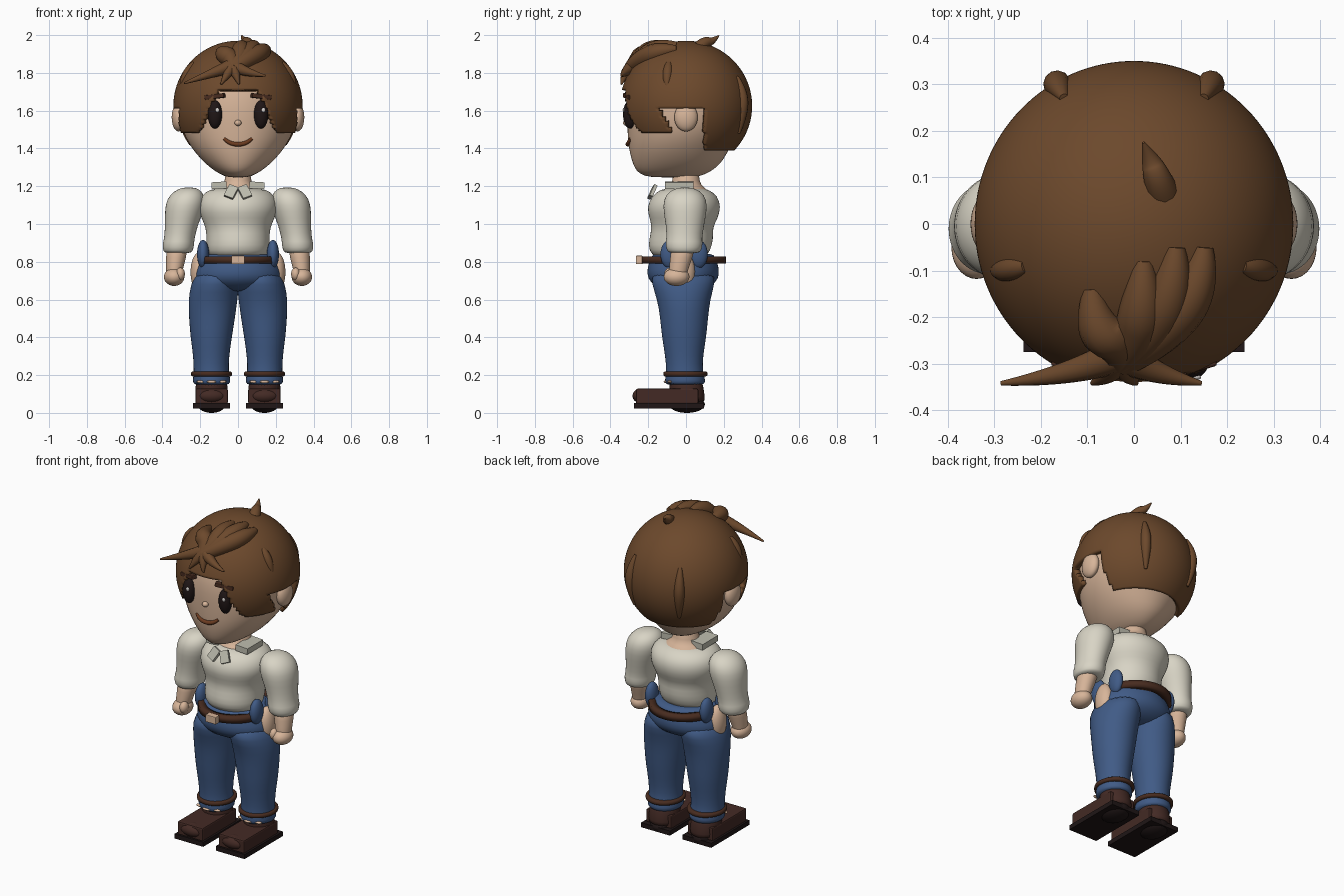
import bpy, bmesh, math
from mathutils import Matrix, Euler

cube = bpy.data.objects.get("Cube")
if cube:
    bpy.data.objects.remove(cube, do_unlink=True)


def material(name, rgb):
    m = bpy.data.materials.new(name)
    m.use_nodes = True
    m.diffuse_color = (*rgb, 1)
    for node in m.node_tree.nodes:
        if node.type == 'BSDF_PRINCIPLED':
            node.inputs["Base Color"].default_value = (*rgb, 1)
            node.inputs["Roughness"].default_value = 0.8
    return m


SKIN = material("skin", (0.68, 0.46, 0.32))
HAIR = material("brown hair", (0.15, 0.066, 0.025))
SHIRT = material("cream cloth", (0.69, 0.66, 0.56))
COLLAR = material("grey cream collar", (0.52, 0.51, 0.43))
DENIM = material("blue denim", (0.052, 0.105, 0.24))
LEATHER = material("brown leather", (0.065, 0.025, 0.014))
BOOT = material("dark boot brown", (0.057, 0.023, 0.018))
DARK = material("near black", (0.014, 0.008, 0.008))
LIP = material("lip brown", (0.15, 0.045, 0.015))
GLINT = material("eye glint", (0.65, 0.62, 0.6))


def finish(name, bm, mat, smooth=True):
    bmesh.ops.recalc_face_normals(bm, faces=bm.faces[:])
    me = bpy.data.meshes.new(name)
    bm.to_mesh(me)
    bm.free()
    me.materials.append(mat)
    for p in me.polygons:
        p.use_smooth = smooth
    ob = bpy.data.objects.new(name, me)
    bpy.context.collection.objects.link(ob)
    return ob


def loft(name, rings, mat, n=28):
    """Closed body from ellipses given as (z, x, y, radius x, radius y)."""
    bm = bmesh.new()
    loops = []
    for z, x, y, rx, ry in rings:
        angles = [math.tau * i / n for i in range(n)]
        loops.append([bm.verts.new((x + rx * math.cos(a), y + ry * math.sin(a), z)) for a in angles])
    for a, b in zip(loops, loops[1:]):
        for i in range(n):
            j = (i + 1) % n
            bm.faces.new((a[i], a[j], b[j], b[i]))
    bm.faces.new(loops[0])
    bm.faces.new(loops[-1])
    ob = finish(name, bm, mat)
    ob.modifiers.new("soften", 'SUBSURF').levels = 1
    return ob


def place(loc, size, rot):
    return Matrix.LocRotScale(loc, Euler(rot), size)


def ball(name, loc, radii, mat, rot=(0, 0, 0)):
    bm = bmesh.new()
    bmesh.ops.create_uvsphere(bm, u_segments=28, v_segments=18, radius=1, matrix=place(loc, radii, rot))
    return finish(name, bm, mat)


def box(name, loc, size, mat, rot=(0, 0, 0), bevel=0.0):
    bm = bmesh.new()
    bmesh.ops.create_cube(bm, size=1, matrix=place(loc, size, rot))
    ob = finish(name, bm, mat, False)
    if bevel:
        mod = ob.modifiers.new("round", 'BEVEL')
        mod.width, mod.segments = bevel, 2
    return ob


def strand(name, points, radii, mat):
    """Tapered tube along a smooth path."""
    cu = bpy.data.curves.new(name, 'CURVE')
    cu.dimensions, cu.bevel_depth, cu.bevel_resolution = '3D', 1, 4
    cu.use_fill_caps = True
    sp = cu.splines.new('NURBS')
    sp.points.add(len(points) - 1)
    for p, co, r in zip(sp.points, points, radii):
        p.co, p.radius = (*co, 1), r
    sp.use_endpoint_u, sp.order_u, sp.resolution_u = True, 3, 8
    cu.materials.append(mat)
    ob = bpy.data.objects.new(name, cu)
    bpy.context.collection.objects.link(ob)
    bpy.ops.object.select_all(action='DESELECT')
    ob.select_set(True)
    bpy.context.view_layer.objects.active = ob
    bpy.ops.object.convert(target='MESH')
    return ob


# Head, neck and face centre
loft("head", [(1.245, 0, -.07, .05, .12), (1.265, 0, -.07, .10, .18), (1.30, 0, -.055, .15, .22),
              (1.34, 0, -.045, .195, .245), (1.41, 0, -.035, .255, .272), (1.5, 0, -.01, .302, .302),
              (1.6, 0, 0, .317, .317), (1.7, 0, 0, .308, .308), (1.8, 0, 0, .265, .265),
              (1.88, 0, 0, .19, .19), (1.92, 0, 0, .08, .08)], SKIN)
loft("neck", [(1.12, 0, 0, .15, .13), (1.17, 0, 0, .14, .125), (1.2, 0, 0, .09, .09),
              (1.22, 0, 0, .068, .07), (1.3, 0, 0, .068, .07)], SKIN)
ball("nose", (0, -.315, 1.535), (.018, .018, .016), SKIN)
strand("mouth", [(-.072, -.293, 1.452), (-.045, -.308, 1.422), (.045, -.308, 1.422), (.072, -.293, 1.452)],
       [.009, .012, .012, .009], LIP)


# Hair cap: trimmed by a hairline rule, then thickened
def is_hair(c):
    if c.y > .1:
        return c.z > 1.39
    if c.y > -.07:
        return c.z > 1.61
    if c.z > 1.705:
        return True
    outside_face = c.z > 1.705 - (abs(c.x) - .115) * 2.4
    sideburn = c.z > 1.61 or c.y < -.15 + (1.61 - c.z) * .6
    return outside_face and sideburn and c.z > 1.485


bm = bmesh.new()
bmesh.ops.create_uvsphere(bm, u_segments=128, v_segments=88, radius=1,
                          matrix=place((0, 0, 1.625), (.342, .35, .345), (0, 0, 0)))
bald = [f for f in bm.faces if not is_hair(f.calc_center_median())]
bmesh.ops.delete(bm, geom=bald, context='FACES')
cap = finish("hair_cap", bm, HAIR)
thick = cap.modifiers.new("thickness", 'SOLIDIFY')
thick.thickness, thick.offset = .03, -1

# Swept fringe, its loose tips and the cowlick
knot = (-.03, -.295, 1.825)
for i, (x, y, z) in enumerate([(.15, -.05, 1.925), (.09, -.05, 1.945), (.02, -.08, 1.945), (-.09, -.14, 1.91)]):
    strand(f"fringe_lock_{i}", [(x, y, z), (x * .95, y - .09, z - .005), (x * .3, -.25, 1.87), knot],
           [.02, .05, .05, .035], HAIR)
for i, (x, z) in enumerate([(-.285, 1.745), (-.09, 1.74), (.005, 1.74), (.145, 1.785)]):
    strand(f"fringe_tip_{i}", [(-.03, -.28, 1.84), (x * .4 - .015, -.325, 1.80), (x, -.342, z)],
           [.038, .026, .005], HAIR)
strand("cowlick", [(.06, .07, 1.935), (.05, .10, 1.965), (.035, .14, 1.965), (.02, .175, 1.998)],
       [.035, .03, .02, .003], HAIR)

# Shirt body, belt and hips
loft("shirt_body", [(.81, 0, -.03, .15, .13), (.86, 0, -.035, .168, .165), (.92, 0, -.025, .168, .172),
                    (.98, 0, -.02, .17, .16), (1.03, 0, -.012, .195, .182), (1.09, 0, -.012, .215, .198),
                    (1.15, 0, -.005, .20, .175), (1.185, 0, -.01, .15, .125), (1.19, 0, 0, .08, .08)], SHIRT)
loft("pants_hips", [(.64, 0, -.015, .12, .09), (.67, 0, -.015, .20, .15), (.71, 0, -.015, .238, .19),
                    (.76, 0, -.015, .228, .192), (.80, 0, -.015, .21, .18), (.84, 0, -.015, .195, .168),
                    (.845, 0, -.015, .12, .12)], DENIM)
bm = bmesh.new()
bmesh.ops.create_cone(bm, cap_ends=False, segments=48, radius1=1, radius2=1, depth=1,
                      matrix=place((0, -.012, .81), (.208, .225, .038), (0, 0, 0)))
belt = finish("belt", bm, LEATHER)
band = belt.modifiers.new("thickness", 'SOLIDIFY')
band.thickness, band.offset = .04, -1
bpy.context.view_layer.objects.active = belt
box("belt_buckle", (0, -.248, .81), (.07, .035, .045), SKIN, bevel=.004)

# Everything that comes in pairs
for s, side in ((1, "left"), (-1, "right")):
    def part(name):
        return side + "_" + name

    # Face and hair details
    ball(part("ear"), (s * .315, 0, 1.565), (.036, .062, .075), SKIN)
    ball(part("eye"), (s * .122, -.297, 1.58), (.038, .036, .075), DARK)
    ball(part("eye_glint"), (s * .122 + .012, -.329, 1.603), (.010, .006, .012), GLINT)
    box(part("eyebrow"), (s * .122, -.303, 1.675), (.108, .035, .024), LEATHER,
        (0, s * .12, s * .3), bevel=.005)
    strand(part("back_lock"), [(s * .15, .27, 1.78), (s * .165, .30, 1.7), (s * .165, .30, 1.58), (s * .15, .28, 1.48)],
           [.01, .03, .03, .008], HAIR)
    strand(part("side_lock"), [(s * .23, -.09, 1.85), (s * .272, -.10, 1.8), (s * .30, -.10, 1.72)],
           [.015, .04, .01], HAIR)

    # Collar
    box(part("collar_plate"), (s * .1, -.035, 1.205), (.08, .15, .036), COLLAR, (0, s * .06, 0))
    box(part("collar_flap"), (s * .036, -.178, 1.17), (.052, .018, .07), COLLAR, (-.5, -s * .35, s * .3))

    # Arm
    loft(part("sleeve"), [(.845, s * .318, -.01, .065, .075), (.855, s * .318, -.01, .080, .092),
                          (.90, s * .315, -.01, .085, .10), (.915, s * .312, -.01, .080, .094),
                          (.99, s * .30, -.005, .086, .10), (1.07, s * .285, -.005, .103, .116),
                          (1.13, s * .275, -.005, .104, .115), (1.175, s * .265, -.005, .075, .085),
                          (1.195, s * .26, -.005, .03, .03)], SHIRT)
    loft(part("forearm"), [(.70, s * .34, -.045, .038, .045), (.75, s * .338, -.042, .043, .05),
                           (.82, s * .328, -.025, .053, .058), (.90, s * .32, -.01, .06, .07)], SKIN)
    ball(part("hand"), (s * .338, -.05, .72), (.054, .068, .048), SKIN)
    ball(part("thumb"), (s * .305, -.085, .735), (.024, .03, .034), SKIN)

    # Leg with open side seam
    loft(part("trouser_leg"), [(.145, s * .14, -.005, .088, .095), (.16, s * .14, -.005, .10, .108),
                               (.19, s * .14, -.005, .098, .105), (.22, s * .142, -.008, .092, .096),
                               (.3, s * .142, -.01, .095, .10), (.4, s * .142, -.01, .11, .118),
                               (.5, s * .138, -.01, .122, .127), (.6, s * .133, -.012, .131, .14),
                               (.68, s * .122, -.015, .128, .168), (.76, s * .11, -.015, .11, .17)], DENIM)
    ball(part("hip_skin"), (s * .205, -.012, .745), (.046, .06, .105), SKIN)
    for y, where in ((-.085, "front"), (.065, "back")):
        ball(part(where + "_pocket_flap"), (s * .185, y, .84), (.032, .05, .075), DENIM)
    loft(part("ankle_strap"), [(.192, s * .14, -.003, .10, .11), (.195, s * .14, -.003, .11, .118),
                               (.218, s * .14, -.003, .11, .118), (.221, s * .14, -.003, .10, .11)], LEATHER)
    for x in (-.055, 0, .055):
        ball(part("ankle_skin"), (s * .14 + x, -.105 + abs(x) * .35, .165), (.025, .013, .008), SKIN)

    # Boot
    loft(part("boot_shaft"), [(.05, s * .14, .01, .085, .09), (.08, s * .14, .01, .087, .092),
                              (.15, s * .14, 0, .085, .09), (.17, s * .14, 0, .08, .085)], BOOT)
    box(part("boot_foot"), (s * .14, -.1, .088), (.172, .33, .08), BOOT, bevel=.008)
    ball(part("boot_toe"), (s * .14, -.235, .09), (.078, .048, .04), BOOT)
    box(part("boot_sole"), (s * .14, -.09, .038), (.194, .37, .028), DARK)
    ball(part("boot_heel"), (s * .14, .005, .045), (.075, .095, .045), DARK)
